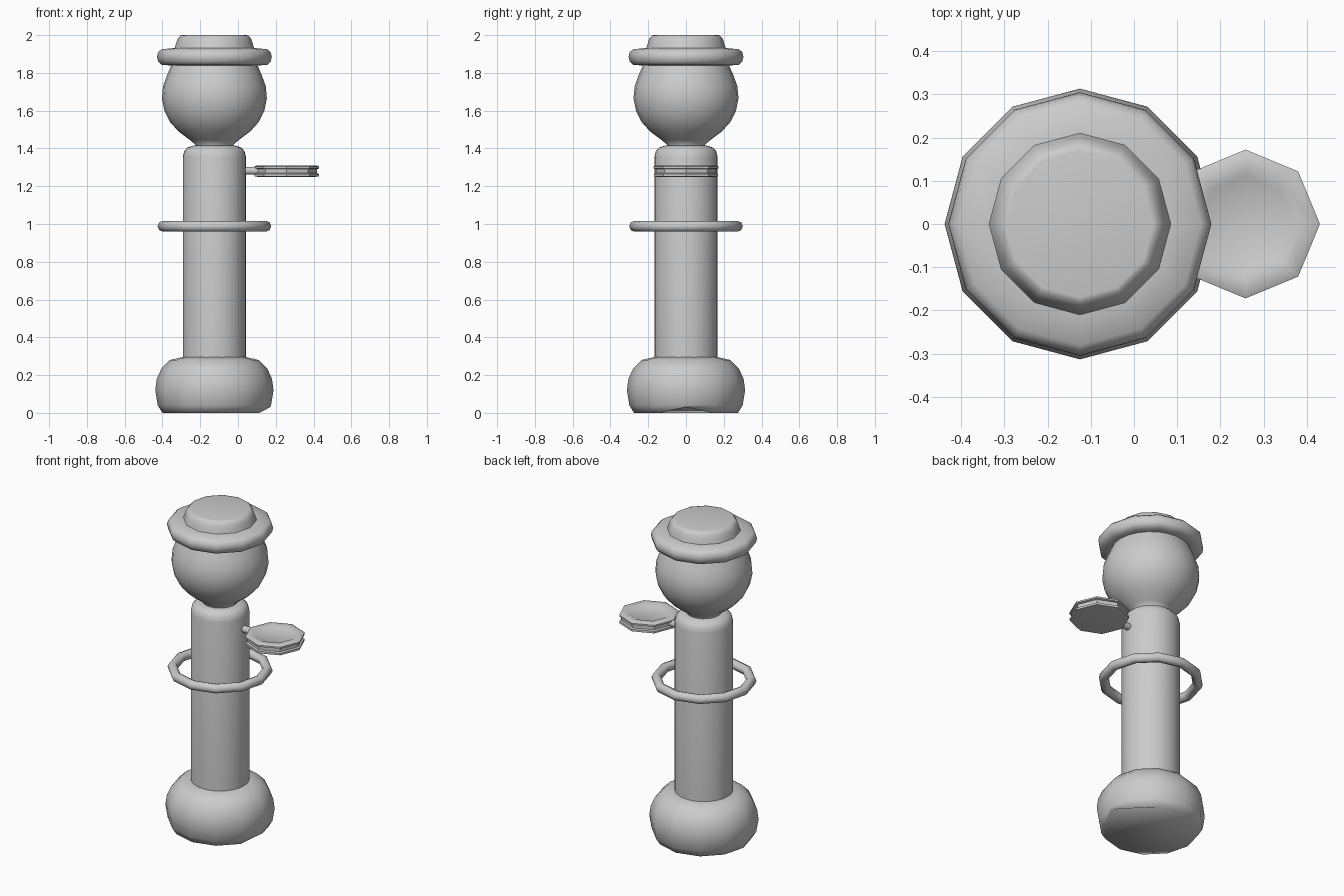
import bpy, bmesh
from math import cos, sin, pi, radians

old = bpy.data.objects.get("Cube")
if old:
    bpy.data.objects.remove(old, do_unlink=True)

grey = bpy.data.materials.new("plain grey")
grey.use_nodes = True
grey.diffuse_color = (0.6, 0.6, 0.6, 1)
grey.node_tree.nodes["Principled BSDF"].inputs["Base Color"].default_value = (0.6, 0.6, 0.6, 1)

AXIS = -0.125


def finish(obj, angle=60):
    """Give the part its colour and smooth shading with sharp creases kept."""
    obj.data.materials.clear()
    obj.data.materials.append(grey)
    bpy.ops.object.select_all(action="DESELECT")
    obj.select_set(True)
    bpy.context.view_layer.objects.active = obj
    bpy.ops.object.shade_smooth_by_angle(angle=radians(angle))
    return obj


def lathe(name, profile, sides, x=AXIS, angle=60):
    """Turn a (radius, z) profile, listed bottom to top, round a vertical axis."""
    bm = bmesh.new()
    rings = [[bm.verts.new((x + r * cos(2 * pi * i / sides), r * sin(2 * pi * i / sides), z))
              for i in range(sides)] for r, z in profile]
    for low, high in zip(rings, rings[1:]):
        for i in range(sides):
            j = (i + 1) % sides
            bm.faces.new((low[i], low[j], high[j], high[i]))
    bm.faces.new(rings[0][::-1])
    bm.faces.new(rings[-1])
    mesh = bpy.data.meshes.new(name)
    bm.to_mesh(mesh)
    bm.free()
    obj = bpy.data.objects.new(name, mesh)
    bpy.context.collection.objects.link(obj)
    return finish(obj, angle)


# Bulging foot, with its underside chipped upward on the left
base = lathe("base", [(0.275, 0), (0.3, 0.04), (0.313, 0.12), (0.305, 0.18),
                      (0.28, 0.235), (0.235, 0.28), (0.17, 0.295)], 12)
for v in base.data.vertices:
    if v.co.z < 0.01 and v.co.x > AXIS + 0.27:
        v.co.z = 0.03
        v.co.x += 0.02

# Column with a rounded shoulder
lathe("column", [(0.167, 0.2), (0.167, 1.355), (0.16, 1.385), (0.143, 1.405), (0.11, 1.415)], 32)

# Head, a ball narrowing to a neck
lathe("head", [(0.1, 1.38), (0.1, 1.42), (0.13, 1.445), (0.19, 1.49), (0.235, 1.54),
               (0.265, 1.6), (0.278, 1.665), (0.272, 1.73), (0.25, 1.79), (0.215, 1.87)], 24)

# Cap with a rolled brim and low crown
lathe("cap", [(0.24, 1.84), (0.28, 1.842), (0.298, 1.86), (0.304, 1.885), (0.298, 1.91),
              (0.28, 1.925), (0.21, 1.932), (0.203, 1.955), (0.195, 1.98), (0.18, 1.998),
              (0.17, 2.0)], 12)

# Loose hoop around the column
bpy.ops.mesh.primitive_torus_add(location=(AXIS, 0, 0.988), major_segments=12, minor_segments=8,
                                 major_radius=0.272, minor_radius=0.029)
hoop = bpy.context.object
hoop.name = "hoop"
finish(hoop)

# Grooved octagonal dish with a shallow recess
lathe("dish", [(0.155, 1.25), (0.17, 1.252), (0.17, 1.265), (0.16, 1.27), (0.16, 1.29),
               (0.172, 1.294), (0.172, 1.304), (0.16, 1.31), (0.125, 1.31), (0.11, 1.302)],
      8, x=0.258, angle=40)

# Peg joining the dish to the column
bpy.ops.mesh.primitive_cylinder_add(vertices=12, radius=0.021, depth=0.12,
                                    location=(0.07, 0, 1.282), rotation=(0, pi / 2, 0))
peg = bpy.context.object
peg.name = "peg"
finish(peg)
